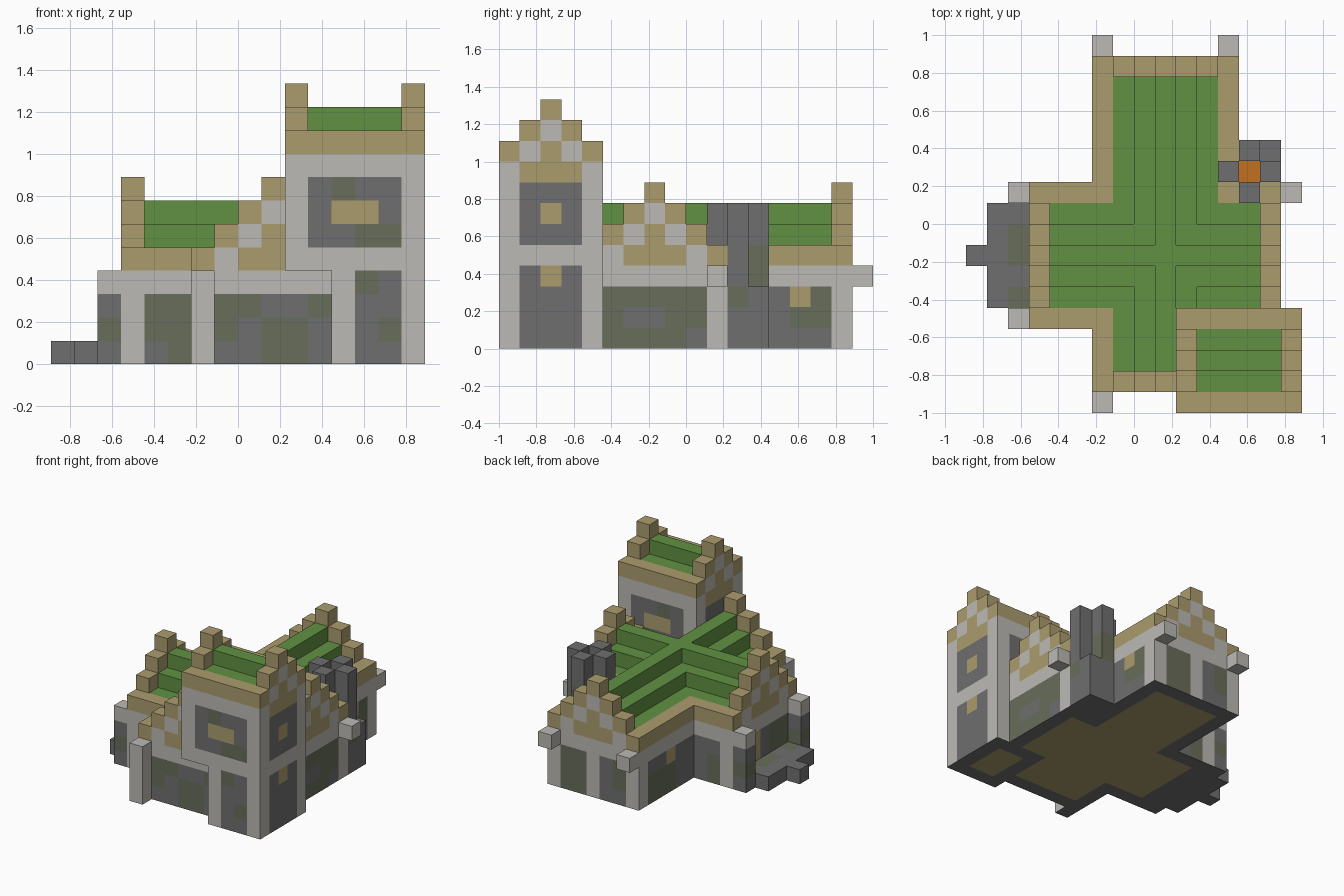
import bpy
import bmesh
from mathutils import Vector

cube = bpy.data.objects.get("Cube")
if cube:
    bpy.data.objects.remove(cube, do_unlink=True)

UNIT = 1 / 9
ORIGIN = Vector((8, 9, 0))


def make_material(name, *srgb):
    def linear(c):
        c /= 255
        return c / 12.92 if c < 0.04 else ((c + 0.055) / 1.055) ** 2.4
    colour = (*[linear(c) for c in srgb], 1)
    mat = bpy.data.materials.new(name)
    mat.use_nodes = True
    mat.diffuse_color = colour
    bsdf = mat.node_tree.nodes["Principled BSDF"]
    bsdf.inputs["Base Color"].default_value = colour
    bsdf.inputs["Roughness"].default_value = 0.9
    return mat


STONE, MOSS, PLASTER, TIMBER, GREEN, FIRE = range(6)
MATERIALS = [
    make_material("grey stone", 111, 111, 112),
    make_material("mossy stone", 104, 109, 90),
    make_material("pale plaster", 188, 186, 181),
    make_material("tan timber", 171, 156, 110),
    make_material("green roof", 97, 145, 66),
    make_material("orange fire", 196, 112, 32),
]

grid = {}    # block position -> (part name, colour)


def span(r):
    return range(r[0], r[1] + 1) if isinstance(r, tuple) else (r,)


def fill(part, colour, xs, ys, zs):
    """Fill a box of blocks; each range is one index or an inclusive pair."""
    for i in span(xs):
        for j in span(ys):
            for k in span(zs):
                grid[i, j, k] = (part, colour)


def recolour(colour, xs, ys, zs):
    for i in span(xs):
        for j in span(ys):
            for k in span(zs):
                if (i, j, k) in grid:
                    grid[i, j, k] = (grid[i, j, k][0], colour)


def gable(part, axis, at, centre, half, base, eave):
    """Stepped gable: timber edge, plaster inner diagonal, timber core."""
    for d in range(-half, half + 1):
        top = eave + half - abs(d)
        for k in range(base, top + 1):
            colour = PLASTER if k == top - 1 else TIMBER
            pos = (at, centre + d) if axis == "x" else (centre + d, at)
            fill(part, colour, *pos, k)


# House plan: two crossing wings
LONG = ((6, 12), (1, 16))
CROSS = ((3, 14), (4, 10))
plan = {(i, j) for xs, ys in (LONG, CROSS) for i in span(xs) for j in span(ys)}
for i, j in plan:
    edge = any((i + a, j + b) not in plan
               for a in (-1, 0, 1) for b in (-1, 0, 1))
    if edge:
        fill("house_walls", STONE, i, j, (0, 2))
    else:
        fill("plank_floor", TIMBER, i, j, (0, 2))
    fill("house_walls", PLASTER, i, j, 3)

    # Stepped roof with timber eaves
    d = min(abs(i - 9) if 6 <= i <= 12 else 9,
            abs(j - 7) if 4 <= j <= 10 and 3 <= i <= 14 else 9)
    if d == 3:
        fill("eaves", TIMBER, i, j, 4)
    else:
        fill("house_roof", GREEN, i, j, (4, 6 - d if d < 2 else 4))

# Corner posts
for i, j in ((6, 1), (3, 4), (3, 10), (14, 10), (6, 16), (9, 16), (12, 16)):
    recolour(PLASTER, i, j, (0, 3))

# Mossy patches in the walls
for patch in (((7, 8), 1, 2), (7, 1, 1), ((9, 10), 1, (0, 1)), (11, 1, 2),
              ((4, 5), 4, (1, 2)), (5, 4, 0), (14, (5, 8), (0, 2)),
              (14, 9, (1, 2)), (12, (14, 15), (1, 2)), (6, (13, 15), (0, 1)),
              ((10, 11), 16, (0, 2)), (7, 16, (1, 2)), (3, (5, 6), (0, 2)),
              (4, 10, (0, 1))):
    recolour(MOSS, *patch)
recolour(STONE, 14, (6, 7), 1)

# Small windows
for i, j, k in ((12, 14, 2), (6, 13, 2), (3, 8, (1, 2))):
    recolour(TIMBER, i, j, k)

# House gables
for at in (1, 16):
    gable("house_gables", "y", at, 9, 3, 4, 4)
for at in (3, 14):
    gable("house_gables", "x", at, 7, 3, 4, 4)

# Tower: narrow ground floor, wider upper floor
fill("tower_base", PLASTER, (12, 15), (0, 4), (0, 3))
fill("tower_upper", PLASTER, (10, 15), (0, 4), (4, 8))
recolour(TIMBER, 13, (1, 3), 0)
recolour(TIMBER, 14, (1, 3), 0)
for face in (0, 4):
    recolour(STONE, (11, 14), face, (5, 7))
    recolour(MOSS, (13, 14), face, 5)
    recolour(MOSS, 12, face, 7)
    recolour(TIMBER, (12, 13), face, 6)
for face in (10, 15):
    recolour(STONE, face, (1, 3), (5, 7))
    recolour(TIMBER, face, 2, 6)
recolour(STONE, (13, 14), 0, (0, 3))
recolour(MOSS, 13, 0, 3)
recolour(MOSS, 14, 0, 1)
recolour(STONE, 15, (1, 3), (0, 3))
recolour(TIMBER, 15, 2, 3)

# Tower roof, eaves and gables
fill("tower_roof", GREEN, (11, 14), (1, 3), 9)
fill("tower_roof", GREEN, (11, 14), 2, 10)
for j in (0, 4):
    fill("tower_eaves", TIMBER, (10, 15), j, 9)
for i in (10, 15):
    gable("tower_gables", "x", i, 2, 2, 8, 9)
    for j in (0, 4):
        recolour(PLASTER, i, j, 8)

# Chimney: hearth block and four flue walls around a sunken fire
fill("chimney", STONE, (13, 14), (11, 12), (0, 2))
for i, j in ((13, 12), (14, 11)):
    fill("chimney", STONE, i, j, (3, 6))
for i, j in ((12, 11), (13, 10)):
    fill("chimney", STONE, i, j, (4, 6))
recolour(MOSS, 13, 12, (3, 4))
recolour(MOSS, 14, 11, 2)
fill("fire", FIRE, 13, 11, 2)

# Beam ends and outer posts
for i, j in ((6, 17), (12, 17), (15, 10)):
    fill("beam_ends", PLASTER, i, j, 3)
fill("front_post", PLASTER, 6, 0, (0, 3))
for j in (4, 10):
    fill("porch_posts", STONE, 2, j, (0, 2))
    fill("porch_posts", PLASTER, 2, j, 3)
    recolour(MOSS, 2, j, 1)

# Porch slab and step
fill("porch", STONE, (1, 2), (5, 9), 0)
fill("porch", STONE, 0, 7, 0)
recolour(MOSS, 2, (7, 8), 0)
recolour(MOSS, 2, 5, 0)


def build_part(part):
    """Make one mesh from the exposed faces of a part's blocks."""
    bm = bmesh.new()
    for cell, (owner, colour) in grid.items():
        if owner != part:
            continue
        centre = Vector(cell) + Vector((0.5, 0.5, 0.5)) - ORIGIN
        for axis in range(3):
            for sign in (-1, 1):
                n = Vector((0, 0, 0))
                n[axis] = sign
                if tuple(int(c + s) for c, s in zip(cell, n)) in grid:
                    continue
                u = Vector((0, 0, 0))
                u[(axis + 1) % 3] = 0.5
                v = n.cross(u)
                mid = centre + n / 2
                face = bm.faces.new([bm.verts.new((mid + p) * UNIT) for p in
                                     (-u - v, u - v, u + v, v - u)])
                underside = axis == 2 and sign < 0 and cell[2] == 0
                face.material_index = (
                    STONE if underside and colour != TIMBER else colour)
    bmesh.ops.remove_doubles(bm, verts=bm.verts, dist=0.001)
    mesh = bpy.data.meshes.new(part)
    bm.to_mesh(mesh)
    bm.free()
    for mat in MATERIALS:
        mesh.materials.append(mat)
    bpy.context.collection.objects.link(bpy.data.objects.new(part, mesh))


for part in sorted({owner for owner, _ in grid.values()}):
    build_part(part)
